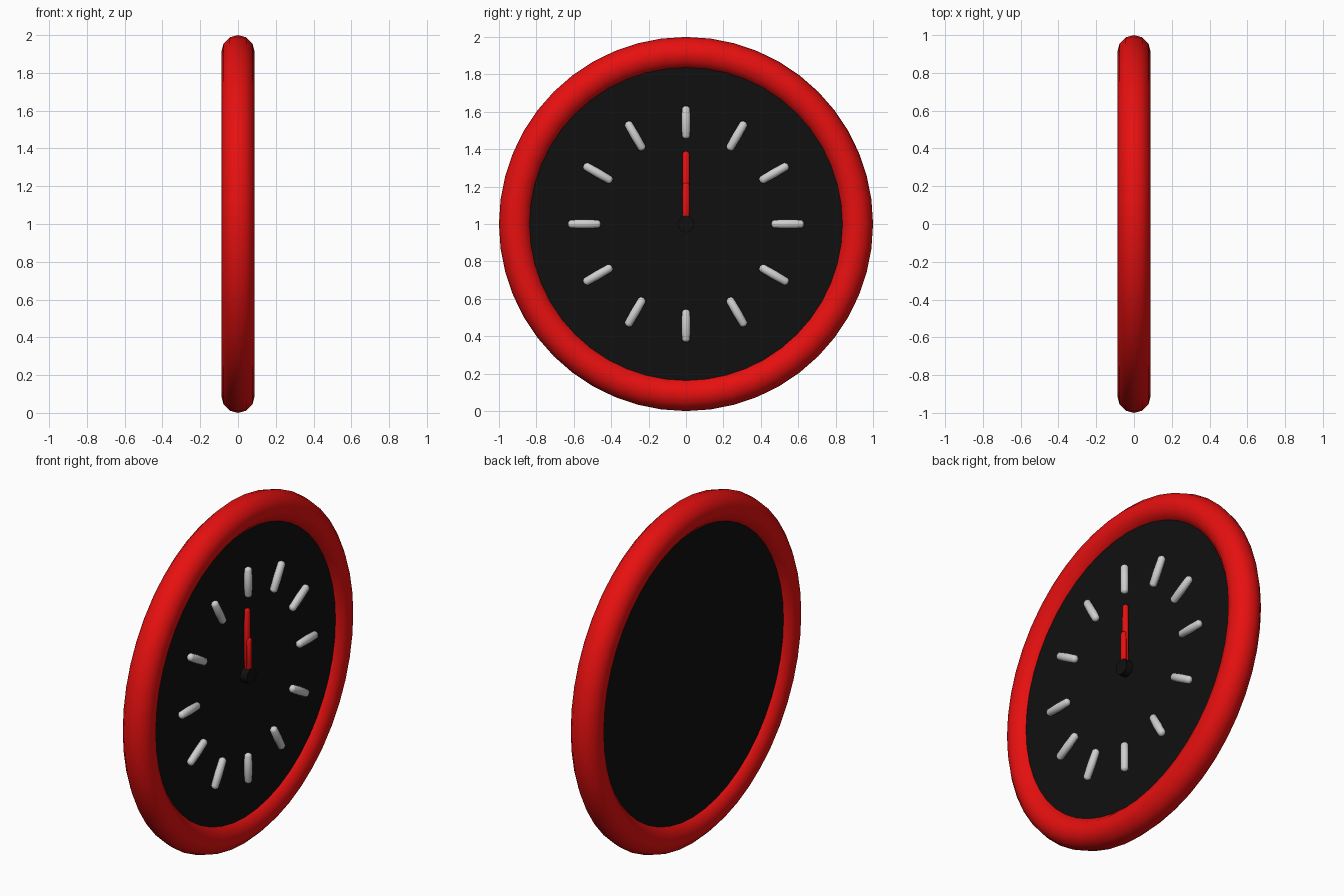
import bpy
import math
from mathutils import Matrix, Vector

cube = bpy.data.objects.get("Cube")
if cube:
    bpy.data.objects.remove(cube, do_unlink=True)


def material(name, r, g, b):
    m = bpy.data.materials.new(name)
    m.use_nodes = True
    m.diffuse_color = (r, g, b, 1)
    m.node_tree.nodes["Principled BSDF"].inputs["Base Color"].default_value = (r, g, b, 1)
    return m


RED = material("red", 0.8, 0.005, 0.005)
BLACK = material("black", 0.005, 0.005, 0.005)
WHITE = material("white", 0.62, 0.62, 0.62)
CENTRE = Vector((0, 0, 1))
FACE_X = 0.045
TURN = Matrix.Rotation(math.pi / 2, 4, 'Y')


def finish(name, mat):
    """Name, colour and smooth the newest object."""
    obj = bpy.context.object
    obj.name = name
    obj.data.materials.append(mat)
    bpy.ops.object.shade_smooth_by_angle(angle=math.radians(40))
    return obj


def disc(name, radius, x0, x1, sides, mat):
    """Cylinder along x between x0 and x1."""
    bpy.ops.mesh.primitive_cylinder_add(vertices=sides, radius=radius, depth=x1 - x0)
    bpy.context.object.data.transform(TURN)
    bpy.context.object.location = CENTRE + Vector(((x0 + x1) / 2, 0, 0))
    return finish(name, mat)


def rod(name, inner, outer, half_width, half_depth, x, angle, mat):
    """Rounded rod pointing outwards from the dial centre."""
    bpy.ops.mesh.primitive_uv_sphere_add(segments=12, ring_count=8, radius=1)
    half = (outer - inner) / 2
    for v in bpy.context.object.data.vertices:
        # stretch the middle of the sphere into a straight shaft
        side = 0 if abs(v.co.z) < 0.01 else math.copysign(1, v.co.z)
        v.co = (v.co.x * half_depth, v.co.y * half_width,
                v.co.z * half_width + side * (half - half_width))
    spin = Matrix.Rotation(angle, 4, 'X')
    bpy.context.object.data.transform(
        spin @ Matrix.Translation((x, 0, (inner + outer) / 2)))
    bpy.context.object.location = CENTRE
    return finish(name, mat)


# Round outer rim
bpy.ops.mesh.primitive_torus_add(major_segments=48, minor_segments=12,
                                 major_radius=0.912, minor_radius=0.088)
bpy.context.object.data.transform(TURN)
bpy.context.object.location = CENTRE
finish("rim", RED)

# Dial and hub
disc("dial", 0.85, -FACE_X, FACE_X, 48, BLACK)
disc("hub", 0.045, FACE_X - 0.01, 0.088, 16, BLACK)

# Hour markers
for i in range(12):
    rod(f"hour_marker_{i + 1}", 0.455, 0.632, 0.024, 0.022, 0.066,
        -i * math.pi / 6, WHITE)

# Hands, both pointing up
rod("minute_hand", 0.0, 0.39, 0.02, 0.016, 0.06, 0, RED)
rod("hour_hand", 0.0, 0.22, 0.02, 0.014, 0.073, 0, RED)
